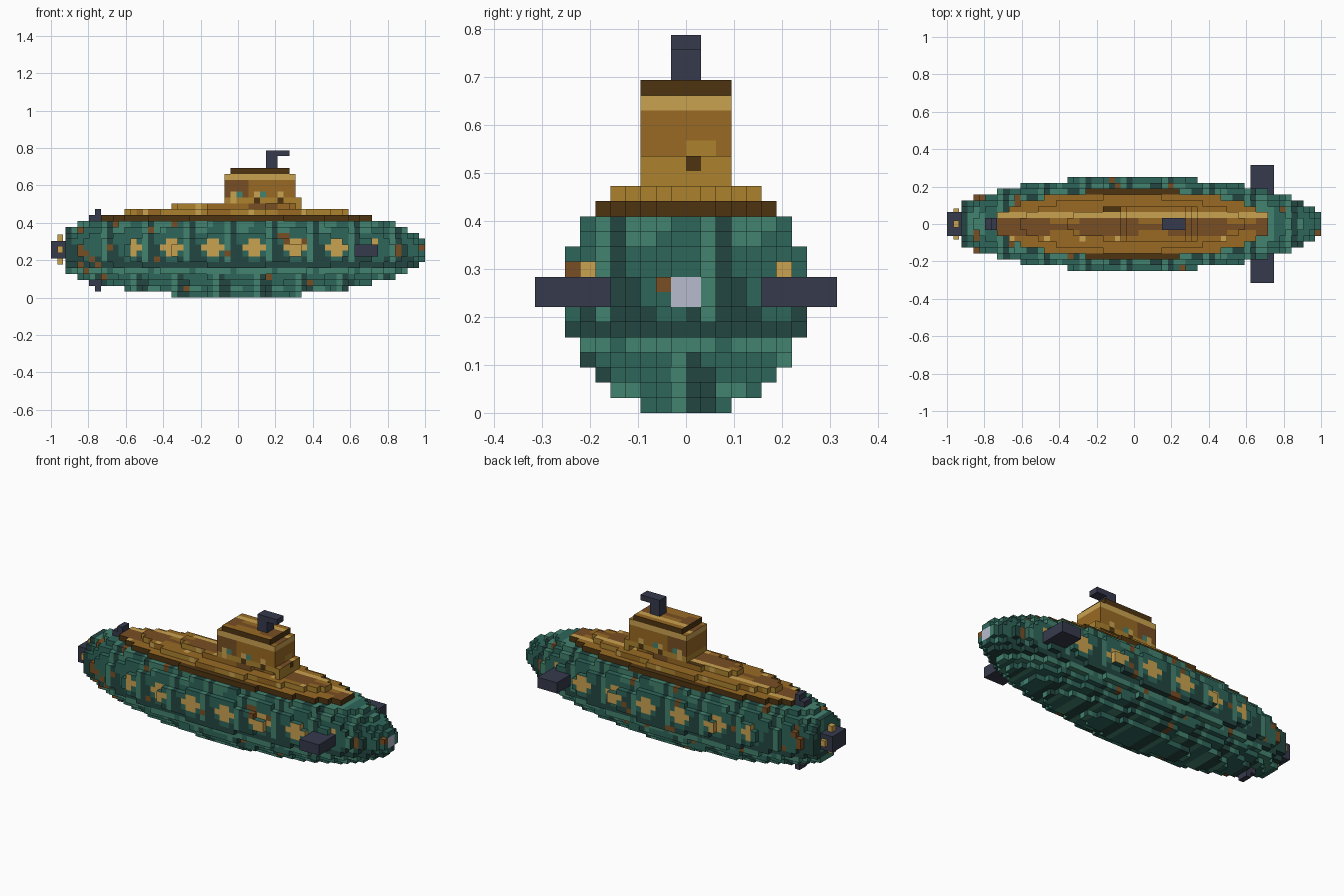
import bpy, bmesh, math, random
from mathutils import Vector

if "Cube" in bpy.data.objects:
    bpy.data.objects.remove(bpy.data.objects["Cube"])

random.seed(7)
V = 0.0315          # block size
X0 = -0.9215        # tail end of the block grid


def linear(c):
    c /= 255
    return c / 12.92 if c < 0.04045 else ((c + 0.055) / 1.055) ** 2.4


PALETTE = {
    "green": (46, 102, 90), "light_green": (66, 130, 110), "dark_green": (34, 70, 65),
    "gold": (152, 106, 35), "bright_gold": (172, 130, 46), "pale_gold": (202, 162, 80),
    "dark_brown": (78, 52, 17), "rust": (120, 78, 36), "slate": (54, 58, 76),
    "lamp_white": (182, 187, 206)}
MATS = {}
for key, rgb in PALETTE.items():
    MATS[key] = bpy.data.materials.new(key)
    MATS[key].diffuse_color = (*[linear(c) for c in rgb], 1)


def blocks(name, cells, paint, solid=()):
    """Outer skin of a set of grid cells; paint(i, j, k, normal) gives the colour."""
    bm = bmesh.new()
    verts, slots = {}, []
    filled = set(cells) | set(solid)

    def vert(p):
        if p not in verts:
            verts[p] = bm.verts.new((X0 + p[0] * V, p[1] * V, p[2] * V))
        return verts[p]

    for c in sorted(cells):
        for axis in range(3):
            for s in (-1, 1):
                n = [0, 0, 0]
                n[axis] = s
                if tuple(c[a] + n[a] for a in range(3)) in filled:
                    continue
                b, d = (axis + 1) % 3, (axis + 2) % 3
                quad = []
                for u, w in ((0, 0), (1, 0), (1, 1), (0, 1)):
                    p = list(c)
                    p[axis] += s > 0
                    p[b] += u
                    p[d] += w
                    quad.append(vert(tuple(p)))
                face = bm.faces.new(quad if s > 0 else quad[::-1])
                colour = paint(*c, tuple(n))
                if colour not in slots:
                    slots.append(colour)
                face.material_index = slots.index(colour)
    mesh = bpy.data.meshes.new(name)
    bm.to_mesh(mesh)
    bm.free()
    for s in slots:
        mesh.materials.append(MATS[s])
    ob = bpy.data.objects.new(name, mesh)
    bpy.context.collection.objects.link(ob)
    return ob


def span(i, j, k):
    return {(a, b, c) for a in range(*i) for b in range(*j) for c in range(*k)}


def box(name, lo, hi, colour):
    bpy.ops.mesh.primitive_cube_add(size=1, location=(Vector(lo) + Vector(hi)) / 2)
    ob = bpy.context.object
    ob.name = name
    ob.scale = Vector(hi) - Vector(lo)
    bpy.ops.object.transform_apply(location=False, rotation=False, scale=True)
    ob.data.materials.append(MATS[colour])


# Ellipsoid body on the grid, split into hull and deck
body = set()
for i in range(61):
    t = (X0 + (i + 0.5) * V + 0.01) / 1.02
    r2 = 64 * max(0, 1 - t * t)
    body |= {(i, j, k) for j in range(-8, 8) for k in range(16)
             if (j + 0.5) ** 2 + (k - 7.5) ** 2 < r2}
hull = {c for c in body if c[2] < 13}
deck = body - hull
spots = {(random.randrange(61), s, k) for k in range(1, 13) for s in (0, 1) for _ in range(2)}


# Hull: plated panels seven blocks long, cross-shaped portholes, rust patches
def paint_hull(i, j, k, n):
    if i == 60 and n[0] and j in (-1, 0) and k in (7, 8):
        return "lamp_white"
    u = (i - 28) % 7 if not n[0] else (j + 5) % 7
    if 10 < i < 53 and not n[2]:
        v = (i - 28) % 7
        if (v in (3, 4) and k in (7, 8, 9)) or (v in (2, 5) and k == 8):
            if abs(j + 0.5) > 4:
                return "pale_gold"
    if (i in (2, 56) and k in (7, 8)) or ((i, j > 0, k) in spots and abs(j + 0.5) > 1):
        return "rust"
    if k == 5:
        return "dark_green"
    if k == 4:
        return "light_green" if u != 0 else "green"
    if k < 4:
        u = (u + 2) % 7
        if u == 0 or (u == 1 and k < 3):
            return "dark_green"
        return "light_green" if u == 6 or (k == 1 and u in (2, 3)) else "green"
    if u == 0 or (u == 1 and k < 9) or (k == 6 and u in (2, 5)):
        return "dark_green"
    if u == 6 or (k >= 11 and u in (1, 2)) or (k == 12 and u == 3):
        return "light_green"
    if n[2] > 0 and k == 12 and abs(i - 29) < 24:
        return "dark_green"
    return "green"


blocks("hull", hull, paint_hull, deck)


# Deck: dark rim, gold planking with a worn centre strip
def top_strip(i, j):
    if j in (-2, -1, 0):
        return "rust" if (i // 5) % 3 or j == -1 else "gold"
    return "pale_gold" if j == 1 else "gold"


def paint_deck(i, j, k, n):
    if k == 13 and (n[2] <= 0 or abs(j + 0.5) > 5):
        return "dark_brown"
    if n[2]:
        if j == 2 and k == 15:
            return "dark_brown"
        if j == -3 and i % 6 == 2:
            return "pale_gold"
        return top_strip(i, j)
    if k == 15 and 26 < i < 36 and n[1]:
        return "gold" if i < 31 else "rust"
    if n[0]:
        return "bright_gold"
    return "pale_gold" if i % 9 == 4 else "bright_gold" if (i // 4) % 3 else "gold"


blocks("deck", deck, paint_deck, hull)


# Conning tower with pale top band and a low step in front
def paint_tower(i, j, k, n):
    if n[2]:
        return top_strip(i, j)
    if k == 20:
        return "pale_gold"
    if n[0] > 0:
        if i == 39 and k == 16 and j == 0:
            return "dark_brown"
        return "bright_gold" if k < 17 or (k == 17 and -1 < j < 2) else "gold"
    if n[1] and k in (16, 17) and i in (28, 32, 36):
        return "pale_gold" if k == 17 or i == 28 else "dark_brown"
    if n[1] and k == 17 and i in (29, 33):
        return "light_green"
    if i < 31 and 16 < k:
        return "rust" if n[1] else "gold"
    return "bright_gold" if k < 17 else "gold"


tower = span((27, 39), (-3, 3), (16, 21)) | span((39, 40), (-3, 3), (15, 17))
blocks("conning_tower", tower, paint_tower, deck)
blocks("tower_cap", span((28, 38), (-3, 3), (21, 22)),
       lambda i, j, k, n: top_strip(i, j) if n[2] else "dark_brown", tower)


# Periscope, bow planes and tail fins
def slate(*_):
    return "slate"


blocks("periscope", span((34, 36), (-1, 1), (22, 25)) | span((36, 38), (-1, 1), (24, 25)), slate)
for side, rows in (("right", (-10, -5)), ("left", (5, 10))):
    blocks(side + "_bow_plane", span((49, 53), rows, (7, 9)), slate, hull)
blocks("upper_tail_fin", span((4, 6), (-1, 1), (12, 14)) | span((5, 6), (-1, 1), (14, 15))
       | span((2, 4), (-1, 1), (12, 13)), slate, body)
blocks("lower_tail_fin", span((4, 6), (-1, 1), (2, 4)) | span((5, 6), (-1, 1), (1, 2)), slate, body)

# Propeller hub with four small blades
zc = 8 * V
box("propeller_hub", (-1, -0.063, 0.21), (X0, 0.063, 0.303), "slate")
for n, (dy, dz) in enumerate(((1, 0), (-1, 0), (0, 1), (0, -1))):
    y, z = dy * 0.065, zc + 0.005 + dz * 0.062
    box("propeller_blade_%d" % (n + 1), (-0.966, y - 0.018, z - 0.018),
        (-0.935, y + 0.018, z + 0.018), "pale_gold")

for m in bpy.data.materials:
    if m.users and not m.is_grease_pencil:
        m.use_nodes = True
        m.node_tree.nodes["Principled BSDF"].inputs["Base Color"].default_value = m.diffuse_color
